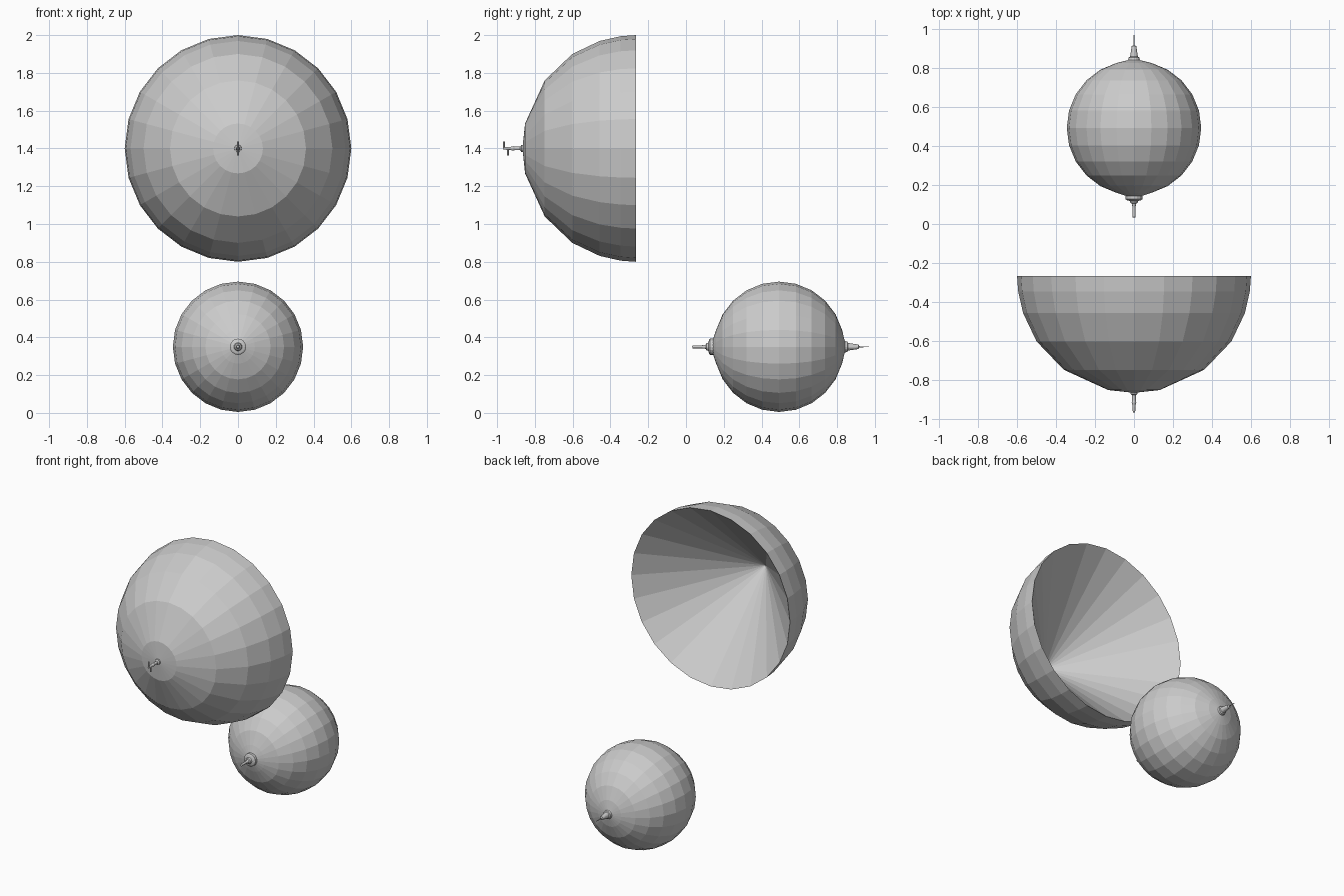
import bpy, bmesh
from math import sin, cos, pi

if "Cube" in bpy.data.objects:
    bpy.data.objects.remove(bpy.data.objects["Cube"])


def lathe(name, profile, z, sides=24):
    """Spin (y, radius) points round a horizontal axis parallel to y at height z."""
    bm = bmesh.new()
    rings = []
    for y, r in profile:
        if r == 0:
            rings.append([bm.verts.new((0, y, z))])
        else:
            rings.append([bm.verts.new((r * sin(2 * pi * i / sides), y,
                                        z + r * cos(2 * pi * i / sides)))
                          for i in range(sides)])
    for a, b in zip(rings, rings[1:]):
        for i in range(sides):
            j = (i + 1) % sides
            corners = [a[i % len(a)], a[j % len(a)], b[j % len(b)], b[i % len(b)]]
            bm.faces.new(list(dict.fromkeys(corners)))
    bmesh.ops.recalc_face_normals(bm, faces=bm.faces)
    mesh = bpy.data.meshes.new(name)
    bm.to_mesh(mesh)
    bm.free()
    ob = bpy.data.objects.new(name, mesh)
    bpy.context.collection.objects.link(ob)
    return ob


def upright_pin(name, y, z0, z1, r):
    bpy.ops.mesh.primitive_cylinder_add(vertices=8, radius=r, depth=z1 - z0,
                                        location=(0, y, (z0 + z1) / 2))
    bpy.context.object.name = name


# Domed bowl, its hollow back running as a cone from the rim to the pole
lathe("bowl", [(-0.866, 0), (-0.852, 0.132), (-0.748, 0.36), (-0.602, 0.5),
               (-0.457, 0.569), (-0.346, 0.594), (-0.266, 0.6), (-0.86, 0)], 1.4)

# Stem on the bowl with two small offset prongs
lathe("bowl_stem", [(-0.86, 0), (-0.86, 0.02), (-0.872, 0.018), (-0.878, 0.009),
                    (-0.905, 0.009), (-0.915, 0.012), (-0.93, 0.008),
                    (-0.966, 0.006), (-0.968, 0)], 1.4, 12)
upright_pin("upper_prong", -0.964, 1.395, 1.437, 0.005)
upright_pin("lower_prong", -0.943, 1.362, 1.405, 0.005)

# Ball with slightly drawn-out poles
R, CY = 0.345, 0.493
ball = [(CY - R * cos(pi * k / 12), R * sin(pi * k / 12)) for k in range(1, 12)]
lathe("ball", [(0.13, 0)] + ball + [(0.848, 0)], 0.35)

# Front flange and spigot
lathe("front_spigot", [(0.16, 0), (0.16, 0.043), (0.127, 0.043), (0.122, 0.036),
                       (0.118, 0.022), (0.108, 0.018), (0.105, 0.011),
                       (0.085, 0.008), (0.035, 0.008), (0.033, 0)], 0.35, 16)

# Rear tapered nozzle with a fine needle
lathe("rear_nozzle", [(0.81, 0), (0.825, 0.06), (0.842, 0.03), (0.854, 0.027),
                      (0.858, 0.02), (0.913, 0.012), (0.918, 0)], 0.35, 16)
lathe("needle", [(0.91, 0), (0.91, 0.003), (0.968, 0.002), (0.97, 0)], 0.35, 8)
